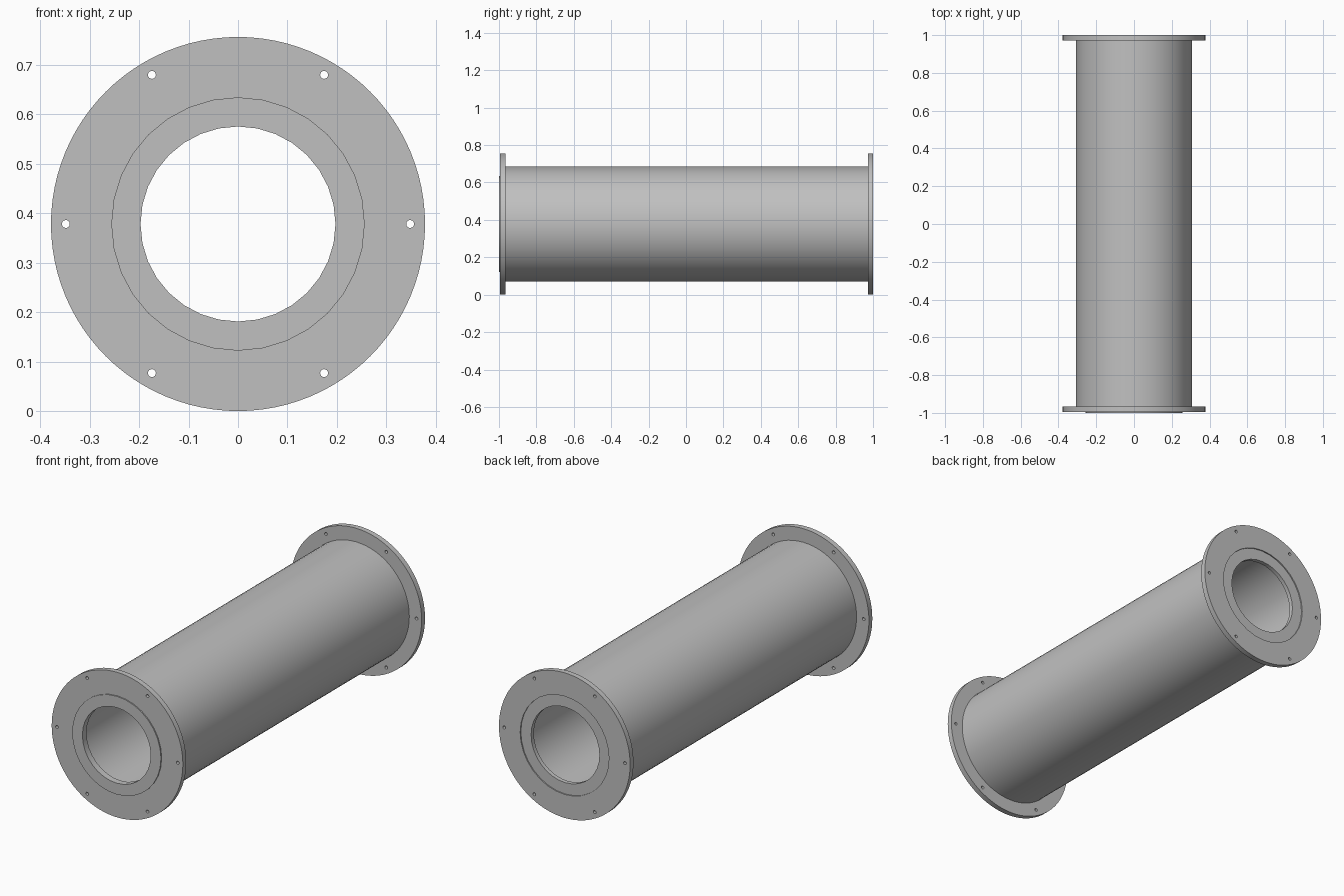
import bpy
import math

if "Cube" in bpy.data.objects:
    bpy.data.objects.remove(bpy.data.objects["Cube"], do_unlink=True)

CENTRE_Z = 0.378
FLANGE_R, TUBE_R, STEP_R, BORE_R = 0.378, 0.307, 0.256, 0.197
BOLT_CIRCLE_R, BOLT_R = 0.348, 0.008
STEP = 0.006

steel = bpy.data.materials.new("grey_steel")
steel.use_nodes = True
colour = (0.53, 0.53, 0.53, 1)
steel.diffuse_color = colour
steel.node_tree.nodes["Principled BSDF"].inputs["Base Color"].default_value = colour


def cylinder(name, radius, y0, y1, sides, x=0, z=0):
    """Solid cylinder running along y, offset from the pipe axis by x and z."""
    bpy.ops.mesh.primitive_cylinder_add(
        vertices=sides, radius=radius, depth=y1 - y0,
        location=(x, (y0 + y1) / 2, CENTRE_Z + z), rotation=(math.pi / 2, 0, 0))
    obj = bpy.context.object
    obj.name = name
    obj.data.materials.append(steel)
    return obj


def combine(obj, other, operation):
    """Apply a boolean and discard the helper."""
    mod = obj.modifiers.new(operation.lower(), 'BOOLEAN')
    mod.operation = operation
    mod.solver = 'EXACT'
    mod.object = other
    bpy.context.view_layer.objects.active = obj
    bpy.ops.object.modifier_apply(modifier=mod.name)
    bpy.data.objects.remove(other, do_unlink=True)


def finish(obj):
    bpy.ops.object.select_all(action='DESELECT')
    obj.select_set(True)
    bpy.context.view_layer.objects.active = obj
    bpy.ops.object.shade_smooth_by_angle(angle=math.radians(30))


def drill(flange, y0, y1):
    """Central bore and six bolt holes."""
    combine(flange, cylinder("cutter", BORE_R, y0 - 0.1, y1 + 0.1, 32), 'DIFFERENCE')
    for i in range(6):
        a = i * math.pi / 3
        hole = cylinder("cutter", BOLT_R, y0 - 0.1, y1 + 0.1, 16,
                        BOLT_CIRCLE_R * math.cos(a), BOLT_CIRCLE_R * math.sin(a))
        combine(flange, hole, 'DIFFERENCE')
    finish(flange)


# Tube body
tube = cylinder("tube", TUBE_R, -0.966, 0.972, 64)
combine(tube, cylinder("cutter", STEP_R, -1.1, 1.1, 32), 'DIFFERENCE')
finish(tube)

# Front flange with raised locating face
front = cylinder("front_flange", FLANGE_R, -1 + STEP, -0.966, 96)
combine(front, cylinder("raised_face", STEP_R, -1, -0.98, 32), 'UNION')
drill(front, -1, -0.966)

# Back flange with matching recess
back = cylinder("back_flange", FLANGE_R, 0.972, 1, 96)
combine(back, cylinder("recess", STEP_R, 1 - STEP, 1.1, 32), 'DIFFERENCE')
drill(back, 0.972, 1)
